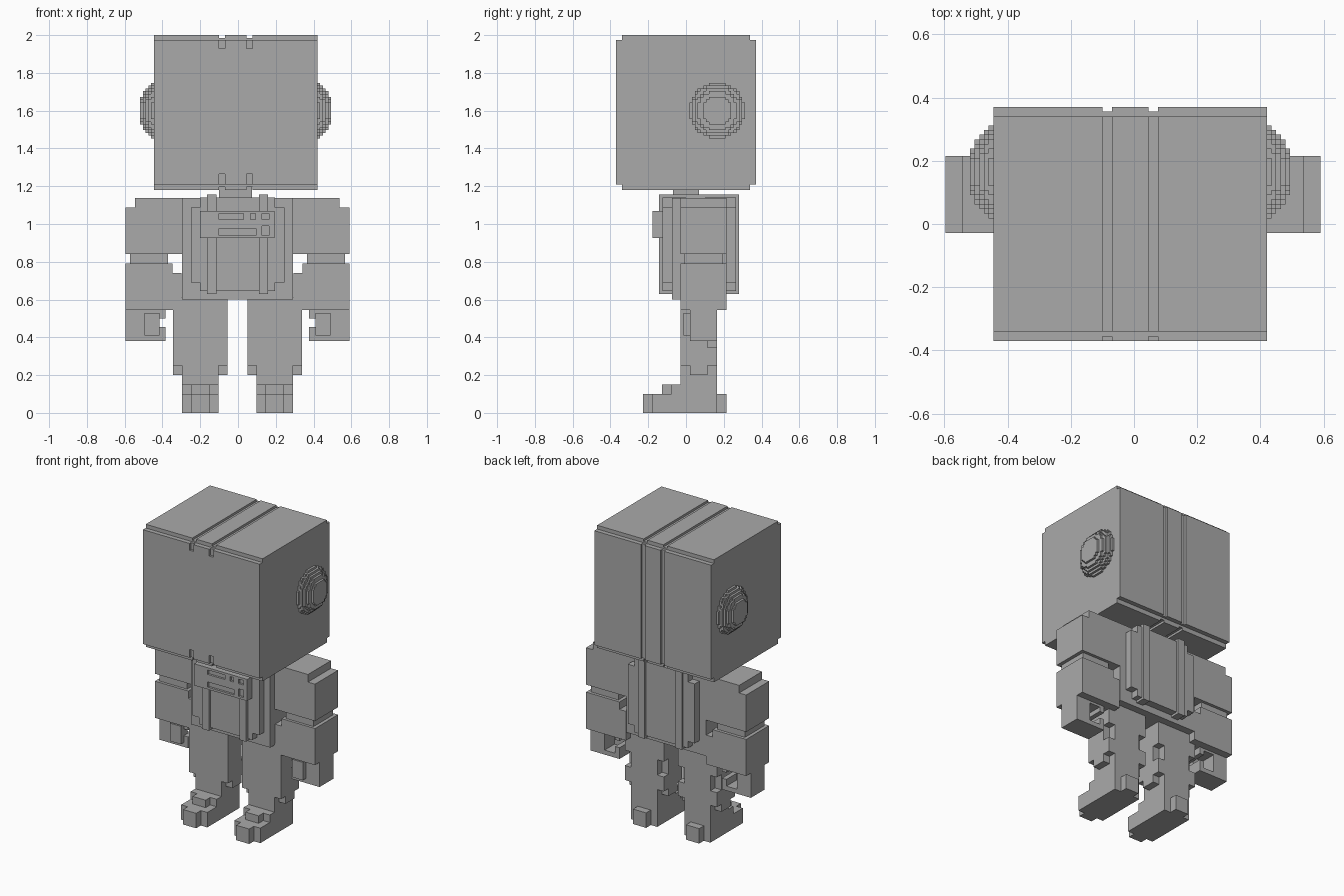
import bpy, bmesh, math
from mathutils import Vector

cube = bpy.data.objects.get("Cube")
if cube:
    bpy.data.objects.remove(cube, do_unlink=True)

GREY = (0.4, 0.4, 0.4, 1.0)
grey = bpy.data.materials.new("plain grey")
grey.use_nodes = True
grey.diffuse_color = GREY
grey.node_tree.nodes["Principled BSDF"].inputs["Base Color"].default_value = GREY


def finish(name, bm):
    bmesh.ops.recalc_face_normals(bm, faces=bm.faces)
    mesh = bpy.data.meshes.new(name)
    bm.to_mesh(mesh)
    bm.free()
    mesh.materials.append(grey)
    obj = bpy.data.objects.new(name, mesh)
    bpy.context.collection.objects.link(obj)
    return obj


def blocks(name, boxes, side=1, shift=0):
    """One object from boxes given as (x0, x1, y0, y1, z0, z1)."""
    bm = bmesh.new()
    for x0, x1, y0, y1, z0, z1 in boxes:
        verts = bmesh.ops.create_cube(bm, size=1)["verts"]
        size = Vector((x1 - x0, y1 - y0, z1 - z0))
        mid = Vector((side * (x0 + x1) / 2 + shift, (y0 + y1) / 2, (z0 + z1) / 2))
        for v in verts:
            v.co = v.co * size + mid
    return finish(name, bm)


def carve(obj, boxes):
    """Cut boxes out of an object one by one and bake the result."""
    for box in boxes:
        cutter = blocks("cutter", [box])
        cutter.hide_render = True
        mod = obj.modifiers.new("carve", 'BOOLEAN')
        mod.operation, mod.solver, mod.object = 'DIFFERENCE', 'EXACT', cutter
        bpy.context.view_layer.update()
        graph = bpy.context.evaluated_depsgraph_get()
        mesh = bpy.data.meshes.new_from_object(obj.evaluated_get(graph))
        obj.modifiers.clear()
        obj.data = mesh
        bpy.data.objects.remove(cutter, do_unlink=True)


# Head: stepped profile swept along x, with two grooves running round it
HX0, HX1, Z0, Z1 = -0.445, 0.42, 1.18, 2.0
D, IN, ZL, ZH = 0.37, 0.34, 1.21, 1.975
half = [(IN, Z0), (IN, ZL), (D, ZL), (D, ZH), (IN, ZH), (IN, Z1)]
profile = half + [(-y, z) for y, z in reversed(half)]
bm = bmesh.new()
face = bm.faces.new([bm.verts.new((HX0, y, z)) for y, z in profile])
ext = bmesh.ops.extrude_face_region(bm, geom=[face])
bmesh.ops.translate(bm, vec=(HX1 - HX0, 0, 0),
                    verts=[g for g in ext["geom"] if isinstance(g, bmesh.types.BMVert)])
head = finish("head", bm)
G = 0.015
grooves = []
for x in (-0.1, 0.046):
    a, b = x, x + 0.03
    grooves += [(a, b, -0.5, 0.5, Z1 - G, 2.1),      # top
                (a, b, -0.5, 0.5, 1.1, Z0 + G),      # bottom
                (a, b, D - G, 0.5, 1.1, 2.1),        # back
                (a, b, -0.5, G - D, 1.93, 2.1),      # front, upper end
                (a, b, -0.5, G - D, 1.1, 1.265)]     # front, lower end
carve(head, grooves)

# Ears: nested voxel discs forming a stepped dome
VOX, EY, EZ = 0.0147, 0.165, 1.6
for name, side, base in (("left_ear", 1, HX1), ("right_ear", -1, -HX0)):
    rows = []
    for layer, radius in enumerate((0.147, 0.138, 0.125, 0.108, 0.078)):
        n = round(radius / VOX)
        for j in range(-n, n):
            off = (j + 0.5) * VOX
            w = round(math.sqrt(max(radius ** 2 - off ** 2, 0)) / VOX) * VOX
            if w > 0:
                rows.append((base - 0.02, base + (layer + 1) * VOX,
                             EY - w, EY + w, EZ + off - VOX / 2, EZ + off + VOX / 2))
    blocks(name, rows, side)

# Torso, stepped front and back plates, neck
blocks("neck", [(-0.1, 0.075, -0.07, 0.07, 1.1, 1.21)])
blocks("torso", [(-0.297, 0.291, -0.075, 0.215, 0.6, 1.138)])
for name, y0, y1 in (("chest_plate", -0.125, 0), ("back_plate", 0.1, 0.265)):
    blocks(name, [(-0.25, 0.245, y0, y1, 0.69, 1.088),
                  (-0.2, 0.195, y0, y1, 0.645, 1.14)])

# Straps loop over both shoulders
for name, x in (("right_strap", -0.165), ("left_strap", 0.11)):
    blocks(name, [(x, x + 0.05, -0.143, 0.28, 0.63, 1.155)])

# Chest control panel with recessed slots
panel = blocks("control_panel", [(-0.2, 0.193, -0.178, -0.1, 0.925, 1.07)])
slots = ((-0.1, 0.03, 1.025, 1.055), (0.065, 0.093, 1.025, 1.055),
         (0.128, 0.165, 1.025, 1.055), (-0.1, 0.095, 0.94, 0.975),
         (0.128, 0.165, 0.94, 0.99))
carve(panel, [(a, b, -0.25, -0.164, c, d) for a, b, c, d in slots])

# Limbs, mirrored
F, B = -0.028, 0.215
for word, side in (("left", 1), ("right", -1)):
    shift = -0.003
    blocks(word + "_upper_arm", [(0.285, 0.541, F, B, 0.84, 1.138),
                                 (0.285, 0.593, F, B, 0.84, 1.087)], side, shift)
    blocks(word + "_elbow", [(0.367, 0.57, -0.01, 0.195, 0.78, 0.85)], side, shift)
    blocks(word + "_forearm", [(0.345, 0.593, F, B, 0.545, 0.79),
                               (0.297, 0.4, F, B, 0.545, 0.74)], side, shift)
    # Hand: open grip with a slot on the inner side and a front plug
    HF, HB = 0.02, 0.165
    blocks(word + "_hand", [(0.49, 0.593, HF, HB, 0.38, 0.55),
                            (0.38, 0.5, HF, HB, 0.53, 0.55),
                            (0.38, 0.5, HF, HB, 0.38, 0.41),
                            (0.38, 0.412, HF, HB, 0.5, 0.54),
                            (0.38, 0.412, HF, HB, 0.4, 0.455),
                            (0.412, 0.492, -0.012, 0.06, 0.41, 0.53)], side, shift)
    # Leg: notched at the back corners, tapering in a cross shape
    X0, X1, I0, I1 = 0.052, 0.341, 0.1, 0.293
    blocks(word + "_leg", [(X0, X1, F, 0.115, 0.25, 0.61),
                           (X0, X1, 0.1, 0.165, 0.45, 0.61),
                           (I0, I1, 0.1, 0.165, 0.25, 0.5),
                           (X0, X1, 0.1, 0.165, 0.25, 0.347),
                           (X0, X1, 0.02, 0.115, 0.2, 0.26),
                           (I0, I1, F, 0.165, 0.14, 0.26)], side, shift)
    # Foot: stepped toe and heel
    C0, C1 = 0.148, 0.245
    blocks(word + "_foot", [(I0, I1, -0.178, 0.165, 0, 0.1),
                            (C0, C1, -0.227, 0.215, 0, 0.1),
                            (I0, I1, -0.078, 0.165, 0.05, 0.15),
                            (C0, C1, -0.127, 0.165, 0.05, 0.15)], side, shift)
